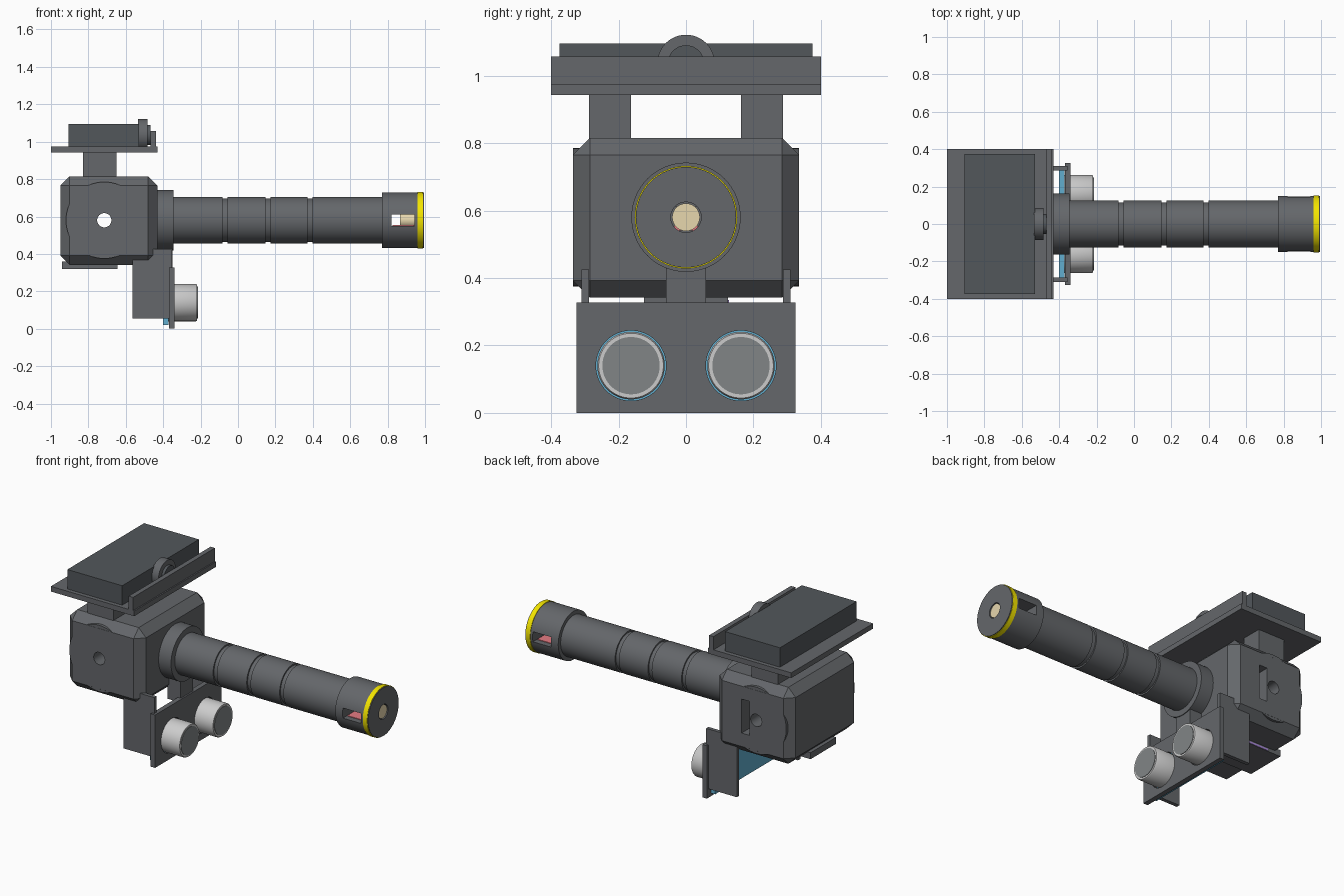
import bpy, bmesh, math
from mathutils import Matrix, Vector

if "Cube" in bpy.data.objects:
    bpy.data.objects.remove(bpy.data.objects["Cube"])

AXIS_Z = 0.58      # height of the barrel axis
HEAD_X = -0.715    # x of the side hole in the head


def material(name, rgb):
    m = bpy.data.materials.new(name)
    m.diffuse_color = (*rgb, 1)
    m.use_nodes = True
    m.node_tree.nodes["Principled BSDF"].inputs["Base Color"].default_value = m.diffuse_color
    return m


DARK = material("dark_grey", (0.128, 0.135, 0.145))
SLATE = material("slate", (0.085, 0.095, 0.105))
YELLOW = material("yellow", (0.9, 0.78, 0.0))
TAN = material("tan", (0.8, 0.68, 0.42))
RED = material("red", (0.8, 0.2, 0.23))
BLUE = material("blue", (0.12, 0.42, 0.62))
WHITE = material("white", (1.0, 1.0, 1.0))
MESH = material("mesh_grey", (0.22, 0.235, 0.24))
PURPLE = material("purple", (0.4, 0.25, 0.7))


def finish(bm, name, mat, smooth=False):
    bmesh.ops.recalc_face_normals(bm, faces=bm.faces)
    me = bpy.data.meshes.new(name)
    bm.to_mesh(me)
    bm.free()
    ob = bpy.data.objects.new(name, me)
    bpy.context.collection.objects.link(ob)
    me.materials.append(mat)
    if smooth:
        smooth_object(ob)
    return ob


def activate(ob):
    bpy.ops.object.select_all(action='DESELECT')
    ob.select_set(True)
    bpy.context.view_layer.objects.active = ob


def smooth_object(ob):
    activate(ob)
    bpy.ops.object.shade_smooth_by_angle(angle=math.radians(30))


def box(name, x, y, z, mat=DARK, bevel=0):
    bm = bmesh.new()
    bmesh.ops.create_cube(bm, size=1)
    for v in bm.verts:
        v.co = [r[0] + (c + 0.5) * (r[1] - r[0]) for c, r in zip(v.co, (x, y, z))]
    if bevel:
        bmesh.ops.bevel(bm, geom=bm.edges[:], offset=bevel, segments=1, affect='EDGES')
    return finish(bm, name, mat)


def lathe(name, profile, origin, axis='X', mat=DARK, n=64):
    """Revolve (along, radius) points around the x or y axis."""
    bm = bmesh.new()
    rings = []
    for a, r in profile:
        if r == 0:
            rings.append([bm.verts.new((a, 0, 0))] * n)
        else:
            rings.append([bm.verts.new((a, r * math.cos(2 * math.pi * i / n),
                                        r * math.sin(2 * math.pi * i / n))) for i in range(n)])
    for p, q in zip(rings, rings[1:]):
        for i in range(n):
            j = (i + 1) % n
            quad = list(dict.fromkeys((p[i], p[j], q[j], q[i])))
            bm.faces.new(quad)
    bmesh.ops.remove_doubles(bm, verts=bm.verts[:], dist=1e-5)
    if axis == 'Y':
        bm.transform(Matrix.Rotation(math.pi / 2, 4, 'Z'))
    bm.transform(Matrix.Translation(Vector(origin)))
    return finish(bm, name, mat, True)


def cylinder(name, a0, a1, r, origin, axis='X', mat=DARK):
    return lathe(name, [(a0, 0), (a0, r), (a1, r), (a1, 0)], origin, axis, mat)


def boolean(ob, other, op='DIFFERENCE'):
    activate(ob)
    m = ob.modifiers.new("cut", 'BOOLEAN')
    m.operation, m.object, m.solver = op, other, 'EXACT'
    bpy.ops.object.modifier_apply(modifier=m.name)
    bpy.data.objects.remove(other)


# Head: chamfered block with a round boss, cross hole and a slot at the back
hub = (HEAD_X, 0, AXIS_Z)
head = box("head", (-0.95, -0.43), (-0.335, 0.335), (0.342, 0.815), bevel=0.05)
boolean(head, cylinder("boss", -0.3345, 0.3345, 0.205, hub, 'Y'), 'UNION')
boolean(head, cylinder("hole", -0.5, 0.5, 0.038, hub, 'Y'))
boolean(head, box("slot", (-0.67, -0.615), (0.25, 0.4), (0.475, 0.685)))
smooth_object(head)

# Barrel with flange and three grooves
profile = [(-0.44, 0), (-0.44, 0.162), (-0.345, 0.162), (-0.345, 0.125)]
for g in (-0.07, 0.16, 0.385):
    profile += [(g - 0.013, 0.125), (g - 0.013, 0.116), (g + 0.013, 0.116), (g + 0.013, 0.125)]
profile += [(0.78, 0.125), (0.78, 0)]
lathe("barrel", profile, (0, 0, AXIS_Z))

# Tip: cap with a side window, bored for the sensor
tip = lathe("tip", [(0.77, 0), (0.77, 0.149), (0.995, 0.149), (0.995, 0.045),
                    (0.86, 0.045), (0.86, 0)], (0, 0, AXIS_Z))
boolean(tip, box("window", (0.82, 0.945), (-0.2, 0.2), (0.55, 0.612)))
smooth_object(tip)
lathe("tip_ring", [(0.96, 0.14), (0.96, 0.152), (0.99, 0.152), (0.99, 0.14), (0.96, 0.14)],
      (0, 0, AXIS_Z), mat=YELLOW)
cylinder("tip_sensor", 0.865, 0.99, 0.041, (0, 0, AXIS_Z), mat=TAN)
box("tip_board", (0.825, 0.94), (-0.11, 0.11), (0.54, 0.554), RED)

# Display tray on two posts
for s, side in ((-1, "front"), (1, "back")):
    box(side + "_post", (-0.83, -0.65), sorted((s * 0.163, s * 0.287)), (0.8, 0.95))
box("tray", (-1, -0.43), (-0.4, 0.4), (0.943, 0.975))
box("tray_lip", (-0.468, -0.438), (-0.4, 0.4), (0.97, 1.057))
box("display", (-0.905, -0.53), (-0.375, 0.375), (0.97, 1.095), SLATE)
knob = (0, 0, 1.036)
cylinder("knob", -0.535, -0.485, 0.085, knob)
cylinder("knob_face", -0.49, -0.468, 0.054, knob, mat=SLATE)

# Plate under the head
box("base_plate", (-0.94, -0.645), (-0.125, 0.125), (0.32, 0.36))
box("base_strip", (-0.85, -0.66), (0.11, 0.128), (0.322, 0.334), PURPLE)

# Range finder bracket: neck, cheeks, face plate, circuit board, two eyes
box("bracket_neck", (-0.44, -0.35), (-0.06, 0.06), (0.3, 0.46))
for s, side in ((-1, "front"), (1, "back")):
    box(side + "_cheek", (-0.565, -0.355), sorted((s * 0.287, s * 0.31)), (0.055, 0.425))
plate = box("face_plate", (-0.37, -0.34), (-0.325, 0.325), (0, 0.327))
for s in (-1, 1):
    boolean(plate, cylinder("eye_hole", -0.5, -0.2, 0.104, (0, s * 0.163, 0.14)))
smooth_object(plate)
box("circuit_board", (-0.4, -0.371), (-0.287, 0.287), (0.02, 0.26), BLUE)
for s, side in ((-1, "front"), (1, "back")):
    o = (0, s * 0.163, 0.14)
    lathe(side + "_eye", [(-0.38, 0), (-0.38, 0.1), (-0.225, 0.1), (-0.218, 0.096),
                          (-0.218, 0)], o, mat=WHITE)
    cylinder(side + "_eye_mesh", -0.23, -0.215, 0.085, o, mat=MESH)
